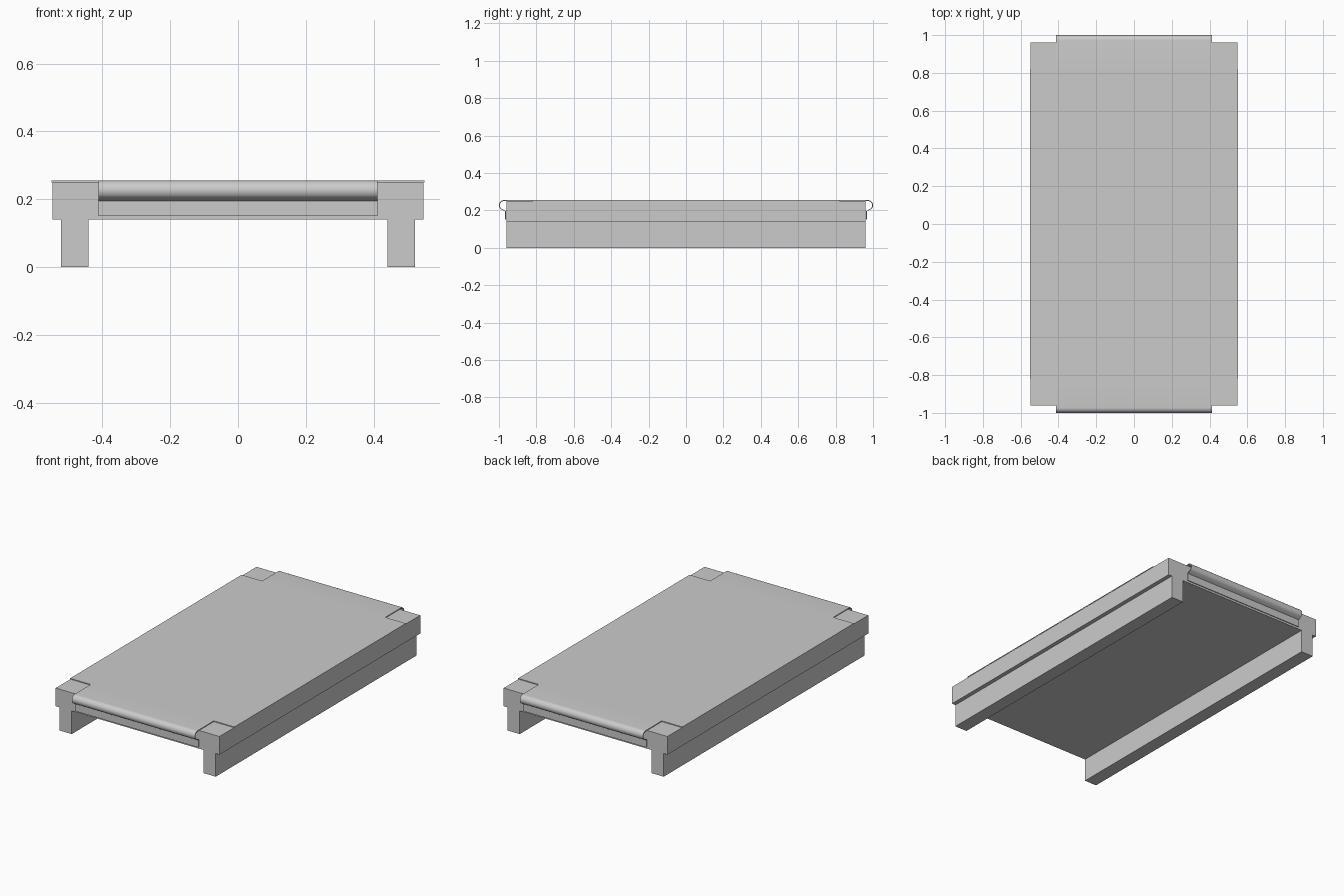
import bpy
import bmesh
from math import radians, sin, cos

cube = bpy.data.objects.get("Cube")
if cube:
    bpy.data.objects.remove(cube, do_unlink=True)

grey = bpy.data.materials.new("light grey")
grey.use_nodes = True
COLOUR = (0.6, 0.6, 0.6, 1)
grey.diffuse_color = COLOUR
grey.node_tree.nodes["Principled BSDF"].inputs["Base Color"].default_value = COLOUR


def make_object(name, bm):
    bmesh.ops.recalc_face_normals(bm, faces=bm.faces)
    mesh = bpy.data.meshes.new(name)
    bm.to_mesh(mesh)
    bm.free()
    mesh.materials.append(grey)
    obj = bpy.data.objects.new(name, mesh)
    bpy.context.collection.objects.link(obj)
    return obj


def extrude(name, outline, start, vector):
    """Extrude a closed outline along a vector; start places 2D points in 3D."""
    bm = bmesh.new()
    face = bm.faces.new([bm.verts.new(start(a, b)) for a, b in outline])
    ret = bmesh.ops.extrude_face_region(bm, geom=[face])
    verts = [v for v in ret["geom"] if isinstance(v, bmesh.types.BMVert)]
    bmesh.ops.translate(bm, verts=verts, vec=vector)
    return make_object(name, bm)


# Deck and its two runners, one constant cross-section along the length
HALF_W, END, DECK_Z, BASE_Z = 0.548, 0.96, 0.25, 0.14
half = [(HALF_W, DECK_Z), (HALF_W, BASE_Z), (0.523, BASE_Z),
        (0.523, 0), (0.441, 0), (0.441, BASE_Z)]
section = half + [(-x, z) for x, z in reversed(half)]
extrude("deck_with_runners", section, lambda x, z: (x, -END, z), (0, 2 * END, 0))

# Thin cover sheet on the deck, stopping short of the corners
LIP_W, CORNER_Y, THICK = 0.412, 0.82, 0.005
cover = [(-0.55, -CORNER_Y), (0.55, -CORNER_Y), (0.55, CORNER_Y), (-0.55, CORNER_Y)]
extrude("cover_sheet", cover, lambda x, y: (x, y, DECK_Z), (0, 0, THICK))


# Curled lip: tongue of the cover that rolls over the end and down as a flap
def lip_path(offset):
    r = 0.028 - offset
    points = [(CORNER_Y, DECK_Z + THICK - offset)]
    for i in range(13):
        a = radians(90 - i * 11.5)
        points.append((0.972 + r * cos(a), 0.227 + r * sin(a)))
    return points + [(0.968 - offset, 0.195), (0.968 - offset, 0.15)]


lip_outline = lip_path(0) + lip_path(THICK)[::-1]
for name, side in (("front_lip", -1), ("back_lip", 1)):
    lip = extrude(name, lip_outline, lambda y, z: (-LIP_W, side * y, z),
                  (2 * LIP_W, 0, 0))
    bpy.ops.object.select_all(action="DESELECT")
    lip.select_set(True)
    bpy.context.view_layer.objects.active = lip
    bpy.ops.object.shade_smooth_by_angle(angle=radians(35))
